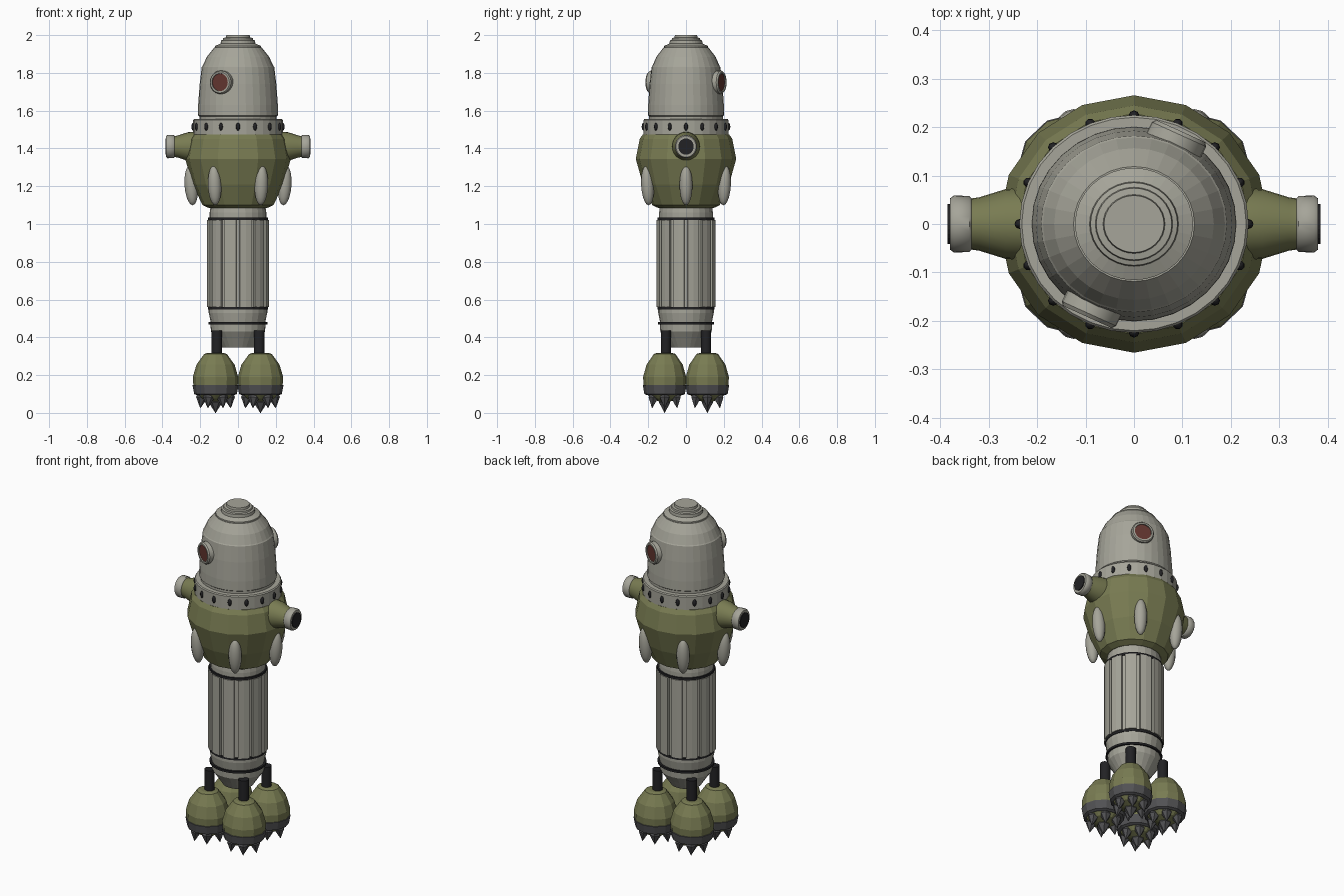
import bpy, bmesh, math
from math import pi, radians, sin, cos
from mathutils import Matrix

cube = bpy.data.objects.get("Cube")
if cube:
    bpy.data.objects.remove(cube, do_unlink=True)

DEPTH = 0.95  # the whole machine is slightly narrower front to back


def material(name, r, g, b):
    m = bpy.data.materials.new(name)
    m.use_nodes = True
    m.diffuse_color = (r, g, b, 1)
    m.node_tree.nodes["Principled BSDF"].inputs["Base Color"].default_value = (r, g, b, 1)
    return m


GRAY = material("warm light gray", 0.38, 0.375, 0.32)
OLIVE = material("olive green", 0.19, 0.20, 0.085)
BLACK = material("soot black", 0.016, 0.016, 0.018)
STEEL = material("dark steel", 0.085, 0.085, 0.09)
RED = material("dark red glass", 0.12, 0.035, 0.028)


def move(x=0, y=0, z=0):
    return Matrix.Translation((x, y, z))


def turn(degrees, axis="Z"):
    return Matrix.Rotation(radians(degrees), 4, axis)


def lathe(name, profile, sides, mat, places=None, smooth=0, around=None):
    """Spin (radius, height) points about z, once for every placement matrix."""
    around = around or [(2 * pi * k / sides, 1) for k in range(sides)]
    n = len(around)
    bm = bmesh.new()
    for place in places or [Matrix()]:
        rings = [[bm.verts.new(place @ move(r * f * cos(a), r * f * sin(a), h).translation)
                  for a, f in around] for r, h in profile]
        for low, high in zip(rings, rings[1:]):
            for k in range(n):
                j = (k + 1) % n
                bm.faces.new((low[k], low[j], high[j], high[k]))
        bm.faces.new(rings[0][::-1])
        bm.faces.new(rings[-1])
    bm.transform(Matrix.Diagonal((1, DEPTH, 1, 1)))
    bmesh.ops.recalc_face_normals(bm, faces=bm.faces)
    mesh = bpy.data.meshes.new(name)
    bm.to_mesh(mesh)
    bm.free()
    mesh.materials.append(mat)
    if smooth:
        mesh.polygons.foreach_set("use_smooth", [True] * len(mesh.polygons))
        mesh.set_sharp_from_angle(angle=radians(smooth))
    obj = bpy.data.objects.new(name, mesh)
    bpy.context.collection.objects.link(obj)
    return obj


def spindle(radius, half, steps=8):
    return [(max(radius * sin(pi * i / steps), 0.0005), -half * cos(pi * i / steps))
            for i in range(steps + 1)]


# Domed head with stepped cap
lathe("head_dome", [(0.205, 1.54), (0.205, 1.57), (0.212, 1.575), (0.211, 1.63),
                    (0.203, 1.74), (0.192, 1.83), (0.188, 1.835), (0.165, 1.885),
                    (0.125, 1.935)], 32, GRAY)
lathe("head_cap", [(0.122, 1.93), (0.122, 1.943), (0.092, 1.955), (0.09, 1.972),
                   (0.08, 1.975), (0.078, 1.985), (0.064, 1.987), (0.062, 2.0)], 32, GRAY)

# Round windows on opposite sides of the head
window_places = [turn(a) @ move(z=1.75) @ turn(90, "Y") for a in (64.5, 244.5)]
lathe("window_frames", [(0.062, 0.17), (0.062, 0.216), (0.056, 0.224), (0.047, 0.224),
                        (0.047, 0.214)], 24, GRAY, window_places, 30)
lathe("window_glass", [(0.047, 0.21), (0.046, 0.218)], 24, RED, window_places)

# Collar ring with dark slots
lathe("collar_ring", [(0.232, 1.468), (0.237, 1.474), (0.237, 1.55), (0.232, 1.556)], 32, GRAY)
lathe("collar_slots", spindle(0.011, 0.021, 6), 8, BLACK,
      [turn(22.5 * k) @ move(0.236, 0, 1.515) for k in range(16)], 60)

# Faceted main body
lathe("body", [(0.155, 1.085), (0.188, 1.10), (0.24, 1.21), (0.28, 1.345),
               (0.258, 1.45), (0.24, 1.475)], 16, OLIVE)

# Side arms with capped ends
arm_places = [move(z=1.41) @ turn(a, "Y") for a in (90, -90)]
lathe("arms", [(0.08, 0.2), (0.076, 0.265), (0.058, 0.32), (0.055, 0.34)],
      24, OLIVE, arm_places, 30)
lathe("arm_caps", [(0.052, 0.333), (0.061, 0.34), (0.062, 0.372), (0.056, 0.38)],
      24, GRAY, arm_places, 50)
lathe("arm_lenses", [(0.043, 0.37), (0.043, 0.385)], 24, BLACK, arm_places)

# Teardrop fins hanging round the body
lathe("body_fins", spindle(0.036, 0.106, 10), 12, GRAY,
      [turn(60 * k) @ move(0.247, 0, 1.205) @ turn(4, "Y") for k in range(6)], 60)

# Neck and fluted column
lathe("column_neck", [(0.15, 1.01), (0.15, 1.06), (0.145, 1.095)], 24, GRAY)
lathe("column_top_band", [(0.159, 1.022), (0.159, 1.035)], 24, BLACK)
flutes = []
for k in range(12):
    start = 30 * k
    flutes += [(radians(start + a), f) for a, f in
               ((3.2, 0.91), (3.6, 1), (15, 1), (26.4, 1), (26.8, 0.91))]
lathe("fluted_column", [(0.165, 0.56), (0.165, 1.022)], 0, GRAY, around=flutes)
lathe("column_lower_band", [(0.159, 0.547), (0.159, 0.56)], 24, BLACK)

# Tapered base of the column
lathe("column_foot", [(0.142, 0.47), (0.155, 0.53), (0.155, 0.55)], 24, GRAY)
lathe("foot_band", [(0.156, 0.468), (0.156, 0.48)], 24, BLACK)
lathe("nozzle", [(0.085, 0.345), (0.115, 0.39), (0.143, 0.43), (0.146, 0.47)], 24, GRAY)

# Four thruster pods on rods
corners = [(sx, sy) for sx in (1, -1) for sy in (1, -1)]
rod_places = [move(0.112 * sx, 0.112 * sy) for sx, sy in corners]
pod_places = [move(0.119 * sx, 0.119 * sy) for sx, sy in corners]
lathe("pod_rods", [(0.028, 0.29), (0.028, 0.437)], 16, BLACK, rod_places, 30)
lathe("pods", [(0.03, 0.06), (0.075, 0.075), (0.1, 0.1), (0.117, 0.14), (0.12, 0.19),
               (0.101, 0.255), (0.06, 0.312), (0.04, 0.318)], 12, OLIVE, pod_places)
lathe("pod_bands", [(0.1, 0.094), (0.113, 0.1), (0.122, 0.148), (0.11, 0.15)],
      12, STEEL, pod_places)

# Diamond teeth beneath each pod
tooth = [(0.001, -0.055), (0.03, 0), (0.024, 0.02), (0.001, 0.05)]
lathe("outer_teeth", tooth, 6, STEEL,
      [p @ turn(60 * k) @ move(0.073, 0, 0.08) @ turn(-8, "Y")
       for p in pod_places for k in range(6)])
lathe("centre_teeth", [(0.001, 0), (0.036, 0.055), (0.03, 0.08), (0.01, 0.1)], 6, STEEL, pod_places)
